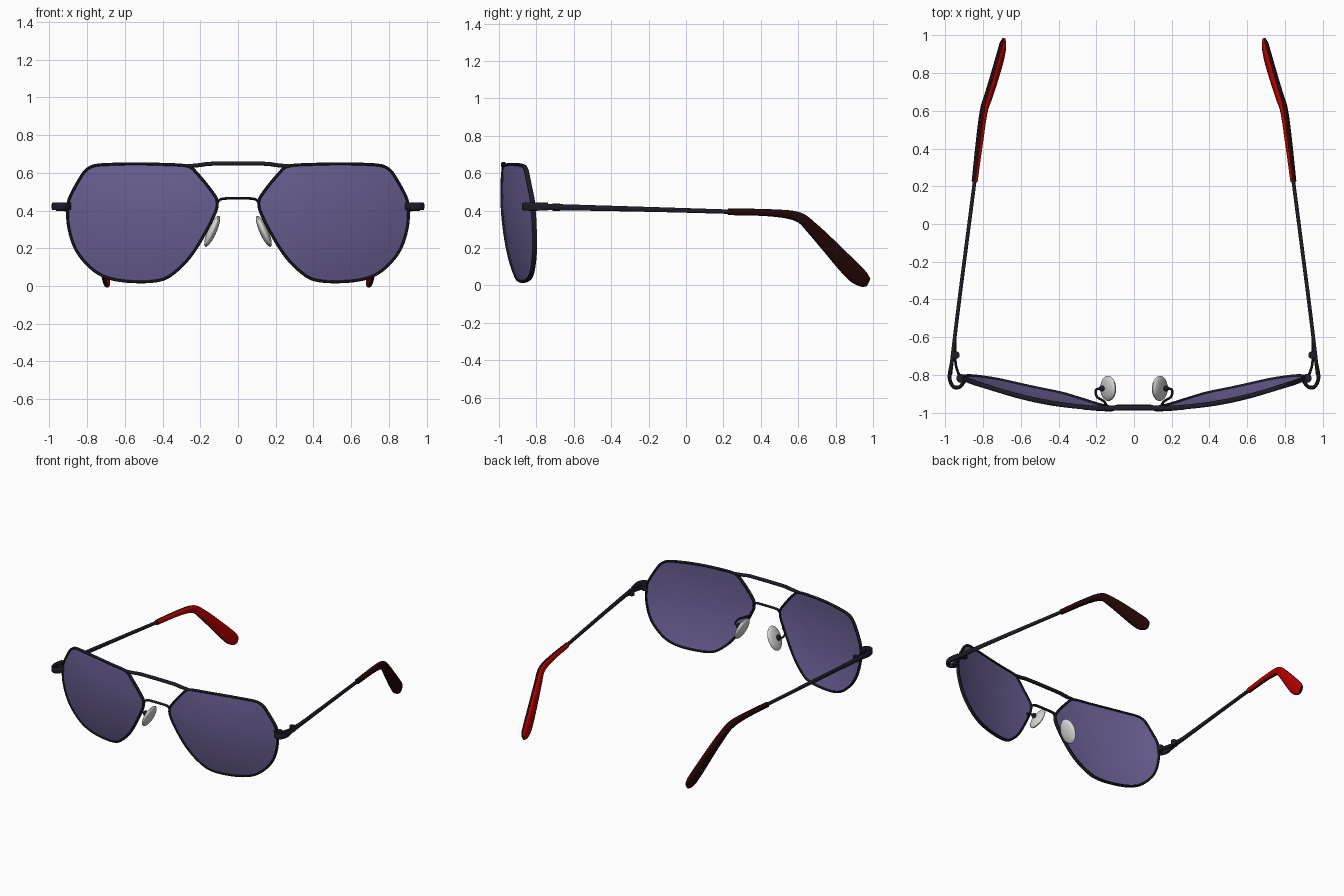
import bpy, bmesh, math
from mathutils import Vector, Matrix

if "Cube" in bpy.data.objects:
    bpy.data.objects.remove(bpy.data.objects["Cube"])


def material(name, colour, rough=0.5):
    m = bpy.data.materials.new(name)
    m.use_nodes = True
    m.diffuse_color = (*colour, 1)
    bsdf = m.node_tree.nodes["Principled BSDF"]
    bsdf.inputs["Base Color"].default_value = (*colour, 1)
    bsdf.inputs["Roughness"].default_value = rough
    return m


METAL = material("dark_navy_metal", (0.013, 0.012, 0.021))
LENS = material("violet_lens", (0.145, 0.115, 0.295))
MAROON = material("dark_maroon", (0.016, 0.002, 0.002))
RED = material("bright_red", (0.5, 0.0, 0.0))
PAD = material("pale_grey_pad", (0.68, 0.68, 0.68))
X, Y, Z = Vector((1, 0, 0)), Vector((0, 1, 0)), Vector((0, 0, 1))


def finish(name, bm, mats, mirror=True, angle=40):
    bmesh.ops.recalc_face_normals(bm, faces=bm.faces)
    mesh = bpy.data.meshes.new(name)
    bm.to_mesh(mesh)
    bm.free()
    for m in mats:
        mesh.materials.append(m)
    ob = bpy.data.objects.new(name, mesh)
    bpy.context.collection.objects.link(ob)
    bpy.ops.object.select_all(action="DESELECT")
    ob.select_set(True)
    bpy.context.view_layer.objects.active = ob
    bpy.ops.object.shade_smooth_by_angle(angle=math.radians(angle))
    if mirror:
        ob.modifiers.new("Mirror", "MIRROR").use_mirror_merge = False
    return ob


def spline(points, closed=False, steps=6):
    """Smooth curve through points of any dimension, weighted by chord length."""
    p = [Vector(q) for q in points]
    n = len(p)

    def tangent(i):
        a, b = (p[i - 1], p[(i + 1) % n]) if closed else (p[max(i - 1, 0)], p[min(i + 1, n - 1)])
        return (b - a) / ((p[i] - a).length + (b - p[i]).length)

    out = []
    for i in range(n if closed else n - 1):
        j = (i + 1) % n
        d = (p[j] - p[i]).length
        for s in range(steps):
            t = s / steps
            t2, t3 = t * t, t ** 3
            out.append(p[i] * (2 * t3 - 3 * t2 + 1) + p[j] * (3 * t2 - 2 * t3)
                       + tangent(i) * d * (t3 - 2 * t2 + t) + tangent(j) * d * (t3 - t2))
    return out if closed else out + [p[-1]]


def sweep(path, ref, closed=False, sides=12, power=1.0):
    """Sweep a rounded section; path rows are x, y, z, half size along ref, half size across."""
    bm = bmesh.new()
    pos = [Vector(q[:3]) for q in path]
    n = len(pos)
    rings = []
    for i, q in enumerate(path):
        a, b = (pos[i - 1], pos[(i + 1) % n]) if closed else (pos[max(i - 1, 0)], pos[min(i + 1, n - 1)])
        t = (b - a).normalized()
        s = (ref - t * ref.dot(t)).normalized()
        u = t.cross(s)
        ring = []
        for k in range(sides):
            ang = math.tau * (k + 0.5) / sides
            c, d = math.cos(ang), math.sin(ang)
            c, d = (math.copysign(abs(v) ** power, v) for v in (c, d))
            ring.append(bm.verts.new(pos[i] + s * c * q[3] + u * d * q[4]))
        rings.append(ring)
    for i in range(n if closed else n - 1):
        r0, r1 = rings[i], rings[(i + 1) % n]
        for k in range(sides):
            m = (k + 1) % sides
            bm.faces.new((r0[k], r0[m], r1[m], r1[k]))
    if not closed:
        bm.faces.new(rings[0])
        bm.faces.new(rings[-1])
    return bm


def wrap(x, z):
    """Depth of the curved, tilted lens surface."""
    return -0.981 + 0.25 * (x - 0.1) ** 2 + 0.26 * (z - 0.52) ** 2


# Lens outline, shared by the rims and the lenses
outline = spline([
    (0.27, 0.637), (0.4, 0.645), (0.54, 0.648), (0.68, 0.645), (0.765, 0.637), (0.805, 0.615),
    (0.835, 0.575), (0.885, 0.485), (0.9, 0.44), (0.9, 0.325), (0.858, 0.19), (0.77, 0.087),
    (0.68, 0.04), (0.54, 0.022), (0.4, 0.034), (0.32, 0.085), (0.246, 0.165), (0.177, 0.275),
    (0.124, 0.38), (0.11, 0.43), (0.12, 0.475), (0.235, 0.617)], closed=True)

rim = [(x, wrap(x, z), z, 0.013, 0.008) for x, z in outline]
finish("rims", sweep(rim, Y, closed=True, sides=8, power=0.7), [METAL])

# Lenses: concentric rings laid on the curved surface, domed slightly forward
bm = bmesh.new()
cx, cz, dome = 0.51, 0.34, 0.008
centre = bm.verts.new((cx, wrap(cx, cz) - dome, cz))
prev = None
for f in (0.2, 0.4, 0.6, 0.8, 1.0):
    ring = []
    for x, z in outline:
        px, pz = cx + (x - cx) * f, cz + (z - cz) * f
        ring.append(bm.verts.new((px, wrap(px, pz) - dome * (1 - f * f), pz)))
    for k in range(len(ring)):
        m = (k + 1) % len(ring)
        if prev:
            bm.faces.new((prev[k], prev[m], ring[m], ring[k]))
        else:
            bm.faces.new((centre, ring[m], ring[k]))
    prev = ring
lens = finish("lenses", bm, [LENS])
solid = lens.modifiers.new("Thickness", "SOLIDIFY")
solid.thickness, solid.offset, solid.use_rim = 0.008, 0, False


# Brow bar and bridge
def symmetric(half):
    return [(-x, *rest) for x, *rest in reversed(half)] + half


brow = symmetric([(0.06, -0.976, 0.649, 0.014, 0.011), (0.16, -0.976, 0.647, 0.014, 0.011),
                  (0.21, -0.975, 0.64, 0.014, 0.011), (0.275, -0.972, 0.637, 0.012, 0.008)])
finish("brow_bar", sweep(spline(brow), Y, power=0.8), [METAL], mirror=False)
bridge = symmetric([(0.04, -0.968, 0.464, 0.012, 0.007), (0.082, -0.969, 0.462, 0.012, 0.007),
                    (0.102, -0.973, 0.453, 0.012, 0.007), (0.112, -0.977, 0.43, 0.012, 0.007)])
finish("bridge", sweep(spline(bridge), Y), [METAL], mirror=False)

# Nose pads with their wire arms
arm = [(0.14, -0.97, 0.35), (0.16, -0.94, 0.345), (0.197, -0.915, 0.33),
       (0.2, -0.878, 0.31), (0.155, -0.872, 0.297)]
finish("nose_pad_arms", sweep(spline([(*p, 0.007, 0.007) for p in arm]), Z, sides=8), [METAL])

down = Vector((0.4, 0.05, -0.9)).normalized()
width = (Y - down * Y.dot(down)).normalized()
face = down.cross(width)


def pad_part(name, offset, sizes, mat):
    bm = bmesh.new()
    bmesh.ops.create_uvsphere(bm, u_segments=24, v_segments=14, radius=1)
    axes = Matrix([a * s for a, s in zip((down, width, face), sizes)]).transposed().to_4x4()
    spot = Vector((0.137, -0.872, 0.29)) + offset
    bmesh.ops.transform(bm, matrix=Matrix.Translation(spot) @ axes, verts=bm.verts)
    finish(name, bm, [mat])


pad_part("nose_pads", Vector(), (0.09, 0.067, 0.023), PAD)
pad_part("nose_pad_mounts", Vector((0.034, 0, 0.014)), (0.022, 0.016, 0.014), METAL)

# End pieces curling from the rims to the temples
end = [(0.893, -0.825), (0.925, -0.864), (0.958, -0.862), (0.978, -0.815), (0.967, -0.74)]
finish("end_pieces", sweep(spline([(x, y, 0.422, 0.021, 0.01) for x, y in end]), Z, power=0.6), [METAL])

# Hinges: inner leaf, barrel and block
leaf = [(0.948, -0.56), (0.947, -0.69), (0.944, -0.75), (0.922, -0.815)]
finish("hinge_leaves", sweep(spline([(x, y, 0.418, 0.013, 0.007) for x, y in leaf]), Z, power=0.6), [METAL])
for name, spot, radius in (("hinge_barrels", (0.944, -0.695, 0.418), 0.02),
                           ("hinge_blocks", (0.918, -0.818, 0.42), 0.024)):
    bm = bmesh.new()
    bmesh.ops.create_cone(bm, cap_ends=True, segments=16, radius1=radius, radius2=radius,
                          depth=0.042, matrix=Matrix.Translation(spot))
    finish(name, bm, [METAL])

# Temples
temple = [(0.974, -0.8, 0.421, 0.01, 0.018), (0.932, -0.45, 0.413, 0.01, 0.015),
          (0.887, -0.1, 0.404, 0.01, 0.013), (0.843, 0.24, 0.394, 0.01, 0.012)]
finish("temples", sweep(spline(temple), X, power=0.7), [METAL])

# Temple tips: dark outside, red on the inward-facing side
tip = [(0.845, 0.225, 0.394, 0.016, 0.018), (0.815, 0.47, 0.387, 0.02, 0.02),
       (0.795, 0.605, 0.364, 0.021, 0.027), (0.771, 0.68, 0.3, 0.021, 0.034),
       (0.747, 0.755, 0.222, 0.021, 0.041), (0.705, 0.9, 0.068, 0.02, 0.05),
       (0.695, 0.948, 0.03, 0.018, 0.041), (0.69, 0.975, 0.016, 0.01, 0.024)]
bm = sweep(spline(tip), X, sides=16, power=0.7)
bmesh.ops.recalc_face_normals(bm, faces=bm.faces)
for f in bm.faces:
    f.material_index = 1 if f.normal.x < -0.25 else 0
finish("temple_tips", bm, [MAROON, RED])
